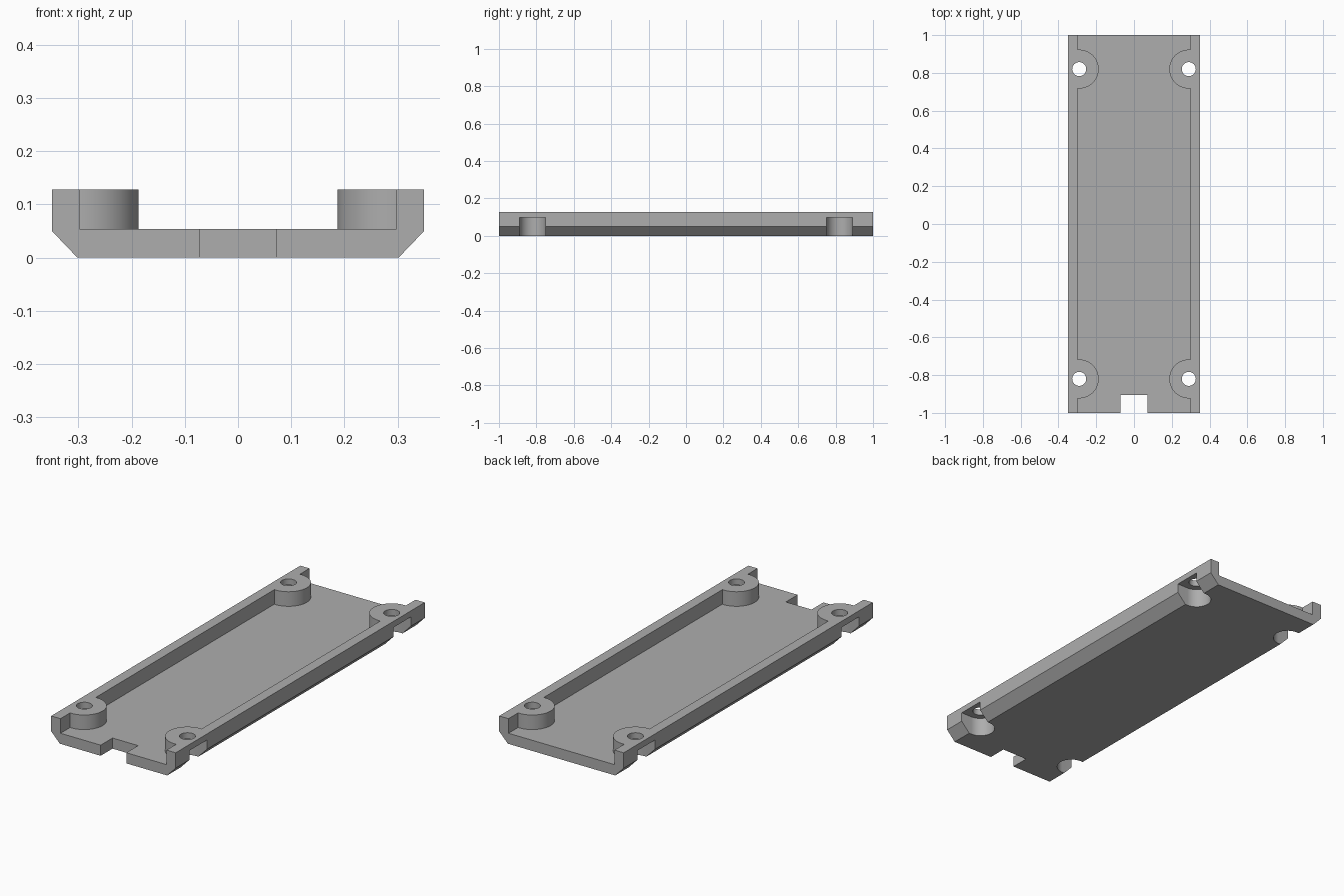
import bpy
import bmesh
from math import sin, cos, pi, radians

if "Cube" in bpy.data.objects:
    bpy.data.objects.remove(bpy.data.objects["Cube"], do_unlink=True)

HALF_W, LENGTH, HEIGHT, FLOOR = 0.35, 2.0, 0.128, 0.054
BOSS_X, BOSS_Y, BOSS_R = 0.29, 0.82, 0.103
BORE_R, BORE_TOP, HOLE_R = 0.07, 0.097, 0.037

grey = bpy.data.materials.new("plain grey")
grey.use_nodes = True
colour = (0.42, 0.42, 0.42, 1)
grey.diffuse_color = colour
grey.node_tree.nodes["Principled BSDF"].inputs["Base Color"].default_value = colour


def prism(name, points, direction):
    """Extrude a closed outline of 3D points along a direction."""
    bm = bmesh.new()
    face = bm.faces.new([bm.verts.new(p) for p in points])
    ext = bmesh.ops.extrude_face_region(bm, geom=[face])
    moved = [v for v in ext["geom"] if isinstance(v, bmesh.types.BMVert)]
    bmesh.ops.translate(bm, verts=moved, vec=direction)
    bmesh.ops.recalc_face_normals(bm, faces=bm.faces)
    mesh = bpy.data.meshes.new(name)
    bm.to_mesh(mesh)
    bm.free()
    mesh.materials.append(grey)
    obj = bpy.data.objects.new(name, mesh)
    bpy.context.collection.objects.link(obj)
    return obj


def upright(name, outline, z0, z1):
    return prism(name, [(x, y, z0) for x, y in outline], (0, 0, z1 - z0))


def arc(cx, cy, r, start, end, n):
    steps = [start + (end - start) * i / n for i in range(n + 1)]
    return [(cx + r * cos(a), cy + r * sin(a)) for a in steps]


def combine(target, tool, operation):
    mod = target.modifiers.new(tool.name, "BOOLEAN")
    mod.operation, mod.solver, mod.object = operation, "EXACT", tool
    bpy.context.view_layer.objects.active = target
    bpy.ops.object.modifier_apply(modifier=mod.name)
    bpy.data.objects.remove(tool, do_unlink=True)


# Channel-shaped tray with chamfered lower edges
half = [(0.302, 0), (HALF_W, 0.05), (HALF_W, HEIGHT), (0.298, HEIGHT), (0.298, FLOOR)]
profile = half + [(-x, z) for x, z in reversed(half)]
tray = prism("tray", [(x, -LENGTH / 2, z) for x, z in profile], (0, LENGTH, 0))

corners = [(sx, sy) for sx in (-1, 1) for sy in (-1, 1)]

# Round screw bosses, merged into the side walls
for sx, sy in corners:
    outline = arc(BOSS_X, BOSS_Y, BOSS_R, radians(72), radians(288), 40)
    outline = [(sx * x, sy * y) for x, y in outline]
    combine(tray, upright("boss", outline, 0.03, HEIGHT), "UNION")

# Screw head recesses open to the outside, and through holes
for sx, sy in corners:
    slot = arc(BOSS_X, BOSS_Y, BORE_R, pi / 2, 3 * pi / 2, 32)
    slot += [(0.45, BOSS_Y - BORE_R), (0.45, BOSS_Y + BORE_R)]
    slot = [(sx * x, sy * y) for x, y in slot]
    combine(tray, upright("recess", slot, -0.1, BORE_TOP), "DIFFERENCE")
    hole = arc(sx * BOSS_X, sy * BOSS_Y, HOLE_R, 0, 2 * pi, 32)[:-1]
    combine(tray, upright("hole", hole, 0.05, 0.2), "DIFFERENCE")

# Cable notch in the front edge
notch = [(-0.072, -1.1), (0.072, -1.1), (0.072, -0.905), (-0.072, -0.905)]
combine(tray, upright("notch", notch, -0.1, 0.2), "DIFFERENCE")

bpy.ops.object.select_all(action="DESELECT")
tray.select_set(True)
bpy.context.view_layer.objects.active = tray
bpy.ops.object.shade_smooth_by_angle(angle=radians(30))
